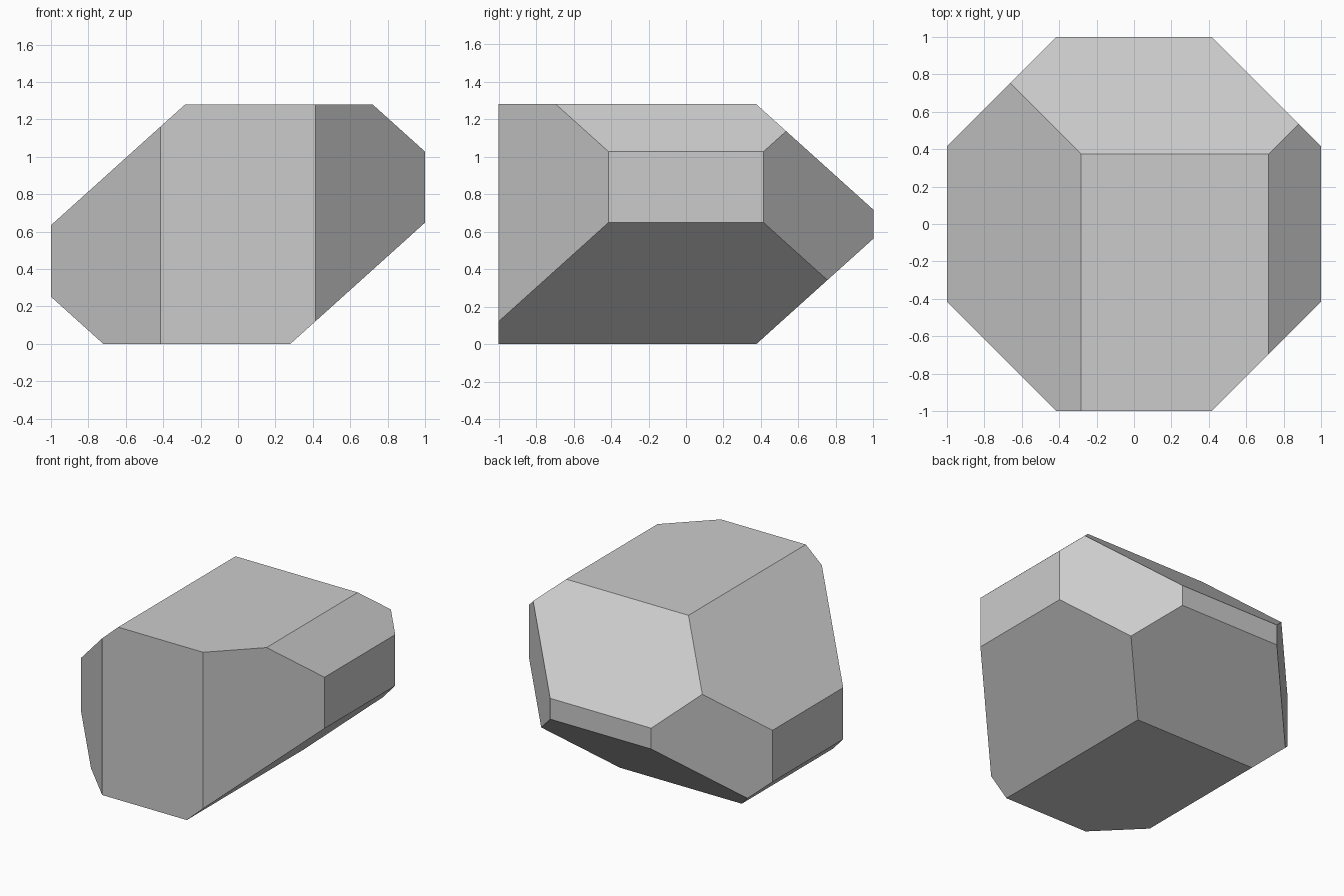
import bpy, bmesh, math
from mathutils import Vector

if "Cube" in bpy.data.objects:
    bpy.data.objects.remove(bpy.data.objects["Cube"])

HEIGHT = 1.28
SLOPE = math.radians(42)

# Octagonal prism with flats on the x and y axes
bm = bmesh.new()
r = 1 / math.cos(math.pi / 8)
ring = [bm.verts.new((r * math.cos(math.pi / 8 + i * math.pi / 4),
                      r * math.sin(math.pi / 8 + i * math.pi / 4), 0)) for i in range(8)]
base = bm.faces.new(ring)
top = bmesh.ops.extrude_face_region(bm, geom=[base])
bmesh.ops.translate(bm, vec=(0, 0, HEIGHT),
                    verts=[v for v in top["geom"] if isinstance(v, bmesh.types.BMVert)])


def facet(direction, start, up):
    """Slice a sloping facet that leaves the top or bottom at the given distance."""
    d = Vector(direction)
    point = d * start + Vector((0, 0, HEIGHT if up else 0))
    normal = d * math.sin(SLOPE) + Vector((0, 0, math.cos(SLOPE) * (1 if up else -1)))
    geom = bm.verts[:] + bm.edges[:] + bm.faces[:]
    cut = bmesh.ops.bisect_plane(bm, geom=geom, dist=1e-5, plane_co=point,
                                 plane_no=normal, clear_outer=True)
    edges = [e for e in cut["geom_cut"] if isinstance(e, bmesh.types.BMEdge)]
    bmesh.ops.contextual_create(bm, geom=edges)


# Sloping facets: left, right and back, above and below
for up in (True, False):
    facet((-1, 0, 0), 0.283 if up else 0.72, up)
    facet((1, 0, 0), 0.72 if up else 0.28, up)
    facet((0, 1, 0), 0.375, up)

bmesh.ops.recalc_face_normals(bm, faces=bm.faces[:])
mesh = bpy.data.meshes.new("faceted_stone")
bm.to_mesh(mesh)
bm.free()
stone = bpy.data.objects.new("faceted_stone", mesh)
bpy.context.collection.objects.link(stone)
